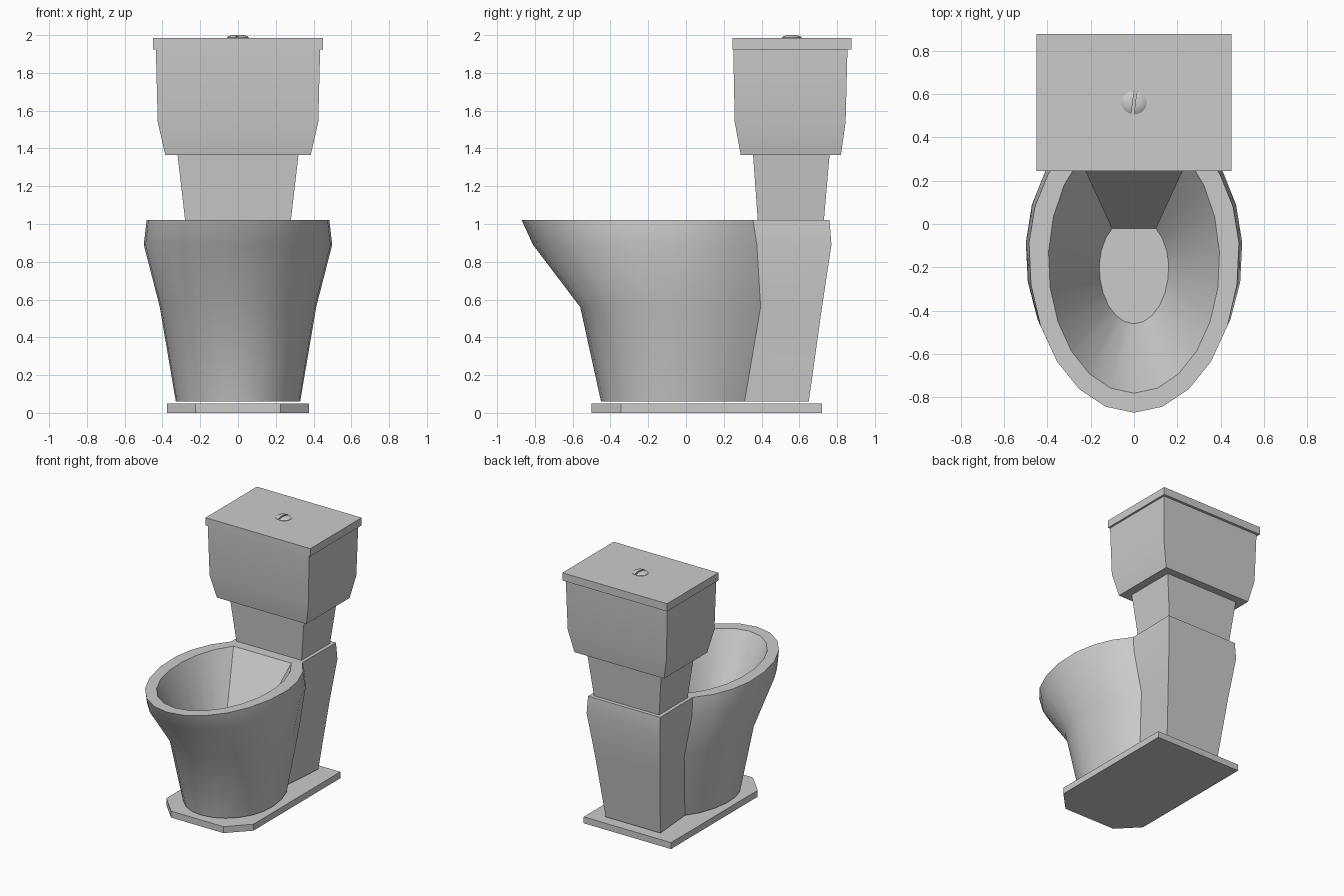
import bpy, bmesh, math
from mathutils import Matrix

cube = bpy.data.objects.get("Cube")
if cube:
    bpy.data.objects.remove(cube, do_unlink=True)

GREY = (0.6, 0.6, 0.6, 1)
ceramic = bpy.data.materials.new("grey ceramic")
ceramic.use_nodes = True
ceramic.diffuse_color = GREY
ceramic.node_tree.nodes["Principled BSDF"].inputs["Base Color"].default_value = GREY


def finish(bm, name):
    bmesh.ops.recalc_face_normals(bm, faces=bm.faces)
    mesh = bpy.data.meshes.new(name)
    bm.to_mesh(mesh)
    bm.free()
    obj = bpy.data.objects.new(name, mesh)
    bpy.context.collection.objects.link(obj)
    mesh.materials.append(ceramic)
    bpy.ops.object.select_all(action='DESELECT')
    obj.select_set(True)
    bpy.context.view_layer.objects.active = obj
    bpy.ops.object.shade_smooth_by_angle(angle=math.radians(30))
    return obj


def add_ring(bm, points, z):
    return [bm.verts.new((x, y, z)) for x, y in points]


def bridge(bm, a, b, closed=True):
    n = len(a)
    for i in range(n if closed else n - 1):
        j = (i + 1) % n
        bm.faces.new((a[i], a[j], b[j], b[i]))


def loft(name, rings):
    """Capped solid through a list of (outline, height)."""
    bm = bmesh.new()
    rows = [add_ring(bm, pts, z) for pts, z in rings]
    for a, b in zip(rows, rows[1:]):
        bridge(bm, a, b)
    bm.faces.new(rows[0])
    bm.faces.new(rows[-1])
    return finish(bm, name)


def rect(hw, y0, y1):
    return [(-hw, y0), (hw, y0), (hw, y1), (-hw, y1)]


# Open egg outline, flat at the rear where it meets the back wall
STEPS = 9
CUT = math.radians(141)


def egg(hw, front, centre, rear):
    pts = []
    for i in range(-STEPS, STEPS + 1):
        t = CUT * i / STEPS
        depth = centre - front if abs(t) < math.pi / 2 else (rear - centre) / -math.cos(CUT)
        pts.append((hw * math.sin(t), centre - depth * math.cos(t)))
    return pts


# Bowl and pedestal: egg front joined to a boxy back
bm = bmesh.new()
outer = []
for z, hw, front, centre, rear, back_hw, back in (
        (0.06, 0.33, -0.45, -0.07, 0.31, 0.235, 0.65),
        (0.56, 0.415, -0.56, -0.09, 0.395, 0.28, 0.72),
        (0.89, 0.50, -0.81, -0.13, 0.375, 0.315, 0.77),
        (1.02, 0.485, -0.87, -0.13, 0.355, 0.31, 0.76)):
    outline = egg(hw, front, centre, rear) + [(back_hw, back), (-back_hw, back)]
    outer.append(add_ring(bm, outline, z))
for a, b in zip(outer, outer[1:]):
    bridge(bm, a, b)
bm.faces.new(outer[0])
rim = add_ring(bm, egg(0.395, -0.78, -0.17, 0.30), 1.02)
basin = add_ring(bm, egg(0.16, -0.46, -0.2, -0.02), 0.5)
top = outer[-1]
bridge(bm, top[:-2], rim, closed=False)
bm.faces.new((rim[-1], rim[0], top[0], top[-3]))
bm.faces.new((top[-3], top[0], top[-1], top[-2]))
bridge(bm, rim, basin)
bm.faces.new(basin)
finish(bm, "bowl")

# Floor plate with chamfered front corners
plate = [(-0.225, -0.5), (0.225, -0.5), (0.375, -0.345), (0.375, 0.72),
         (-0.375, 0.72), (-0.375, -0.345)]
loft("floor_plate", [(plate, 0), (plate, 0.05)])

# Neck, tank and lid
loft("neck", [(rect(0.28, 0.38, 0.73), 1.02), (rect(0.32, 0.355, 0.76), 1.365)])
loft("tank", [(rect(0.385, 0.29, 0.82), 1.365), (rect(0.425, 0.258, 0.845), 1.54),
              (rect(0.435, 0.25, 0.855), 1.93)])
lid = rect(0.45, 0.245, 0.875)
loft("lid", [(lid, 1.925), (lid, 1.985)])

# Split flush button: two shallow domed halves with a slot between
for side, name in ((1, "flush_button_left"), (-1, "flush_button_right")):
    rings = []
    for radius, z in ((0.052, 1.98), (0.052, 1.988), (0.042, 1.995), (0.022, 2.0)):
        arc = [math.pi * (k / 10 - 0.5) for k in range(11)]
        rings.append(([(side * (0.006 + radius * math.cos(t)), radius * math.sin(t))
                       for t in arc], z))
    half = loft(name, rings)
    half.data.transform(Matrix.Translation((0, 0.56, 0)) @ Matrix.Rotation(-0.12, 4, 'Z'))
